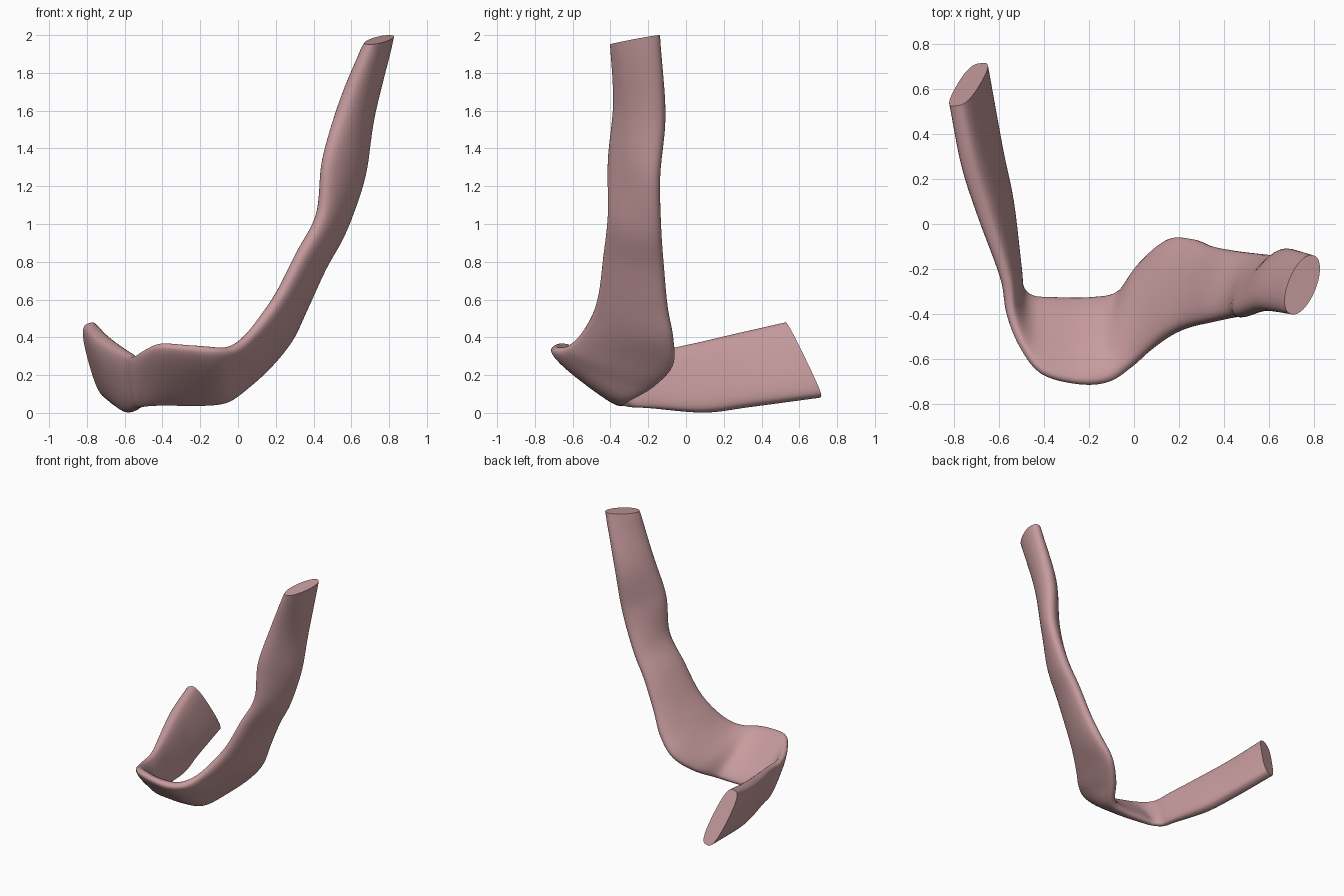
import bpy
import bmesh
import math
from mathutils import Vector

default_cube = bpy.data.objects.get("Cube")
if default_cube:
    bpy.data.objects.remove(default_cube, do_unlink=True)

SIDES = 40          # points around each cross-section
STEPS = 8           # rings between neighbouring stations

# Stations along the band: first edge, second edge, half thickness
stations = [
    ((.695, -.40, 1.95), (.80, -.14, 2), .062),
    ((.56, -.38, 1.64), (.70, -.115, 1.58), .075),
    ((.46, -.405, 1.34), (.66, -.145, 1.25), .068),
    ((.435, -.41, 1.05), (.555, -.135, .97), .063),
    ((.325, -.435, .83), (.445, -.12, .77), .062),
    ((.225, -.46, .635), (.35, -.10, .56), .06),
    ((.14, -.50, .51), (.27, -.07, .39), .06),
    ((.05, -.57, .40), (.16, -.07, .25), .055),
    ((-.03, -.64, .345), (.04, -.17, .14), .055),
    ((-.13, -.70, .34), (-.06, -.30, .065), .052),
    ((-.26, -.705, .35), (-.19, -.33, .045), .045),
    ((-.41, -.66, .36), (-.37, -.33, .045), .042),
    ((-.495, -.55, .33), (-.46, -.32, .04), .035),
    ((-.545, -.41, .30), (-.51, -.27, .03), .035),
    ((-.57, -.24, .31), (-.525, -.18, .025), .04),
    ((-.665, .04, .365), (-.565, .10, .005), .058),
    ((-.735, .26, .415), (-.615, .34, .035), .062),
    ((-.79, .525, .475), (-.68, .715, .085), .058),
]


def catmull(p0, p1, p2, p3, t):
    """Smooth interpolation between p1 and p2."""
    return 0.5 * (2 * p1 + (p2 - p0) * t
                  + (2 * p0 - 5 * p1 + 4 * p2 - p3) * t * t
                  + (3 * p1 - p0 - 3 * p2 + p3) * t * t * t)


def resample(values):
    """Run a smooth curve through the values."""
    padded = [2 * values[0] - values[1]] + values + [2 * values[-1] - values[-2]]
    result = []
    for i in range(len(values) - 1):
        for step in range(STEPS):
            result.append(catmull(*padded[i:i + 4], step / STEPS))
    return result + [values[-1]]


def signed_power(value, power):
    return math.copysign(abs(value) ** power, value)


def make_band(name):
    """Loft rounded, flattened cross-sections between two edge curves."""
    edge_a = resample([Vector(s[0]) for s in stations])
    edge_b = resample([Vector(s[1]) for s in stations])
    thickness = resample([s[2] for s in stations])
    centres = [(a + b) / 2 for a, b in zip(edge_a, edge_b)]
    last = len(centres) - 1

    bm = bmesh.new()
    rings = []
    for i, centre in enumerate(centres):
        tangent = centres[min(i + 1, last)] - centres[max(i - 1, 0)]
        if i == 0:
            tangent = Vector((0, 0, -1))    # level cut at the top
        half_width = (edge_b[i] - edge_a[i]) / 2
        across = half_width.cross(tangent).normalized() * thickness[i]
        # oval at the top, boxier towards the low end
        power = 0.95 - 0.35 * i / last
        ring = []
        for k in range(SIDES):
            angle = math.tau * k / SIDES
            c = signed_power(math.cos(angle), (1 + power) / 2)
            s = signed_power(math.sin(angle), power)
            ring.append(bm.verts.new(centre + half_width * c + across * s))
        rings.append(ring)

    # Skin the rings and close both cut ends
    for r0, r1 in zip(rings, rings[1:]):
        for k in range(SIDES):
            n = (k + 1) % SIDES
            bm.faces.new((r0[k], r0[n], r1[n], r1[k]))
    bm.faces.new(rings[0])
    bm.faces.new(rings[-1])
    bmesh.ops.recalc_face_normals(bm, faces=bm.faces)

    mesh = bpy.data.meshes.new(name)
    bm.to_mesh(mesh)
    bm.free()
    obj = bpy.data.objects.new(name, mesh)
    bpy.context.collection.objects.link(obj)
    return obj


# Muted pink material
pink = bpy.data.materials.new("muted_pink")
pink.use_nodes = True
colour = (0.57, 0.33, 0.34, 1)
pink.diffuse_color = colour
pink.node_tree.nodes["Principled BSDF"].inputs["Base Color"].default_value = colour

# Curved band
band = make_band("curved_band")
band.data.materials.append(pink)
bpy.ops.object.select_all(action='DESELECT')
band.select_set(True)
bpy.context.view_layer.objects.active = band
bpy.ops.object.shade_smooth_by_angle(angle=math.radians(40))
